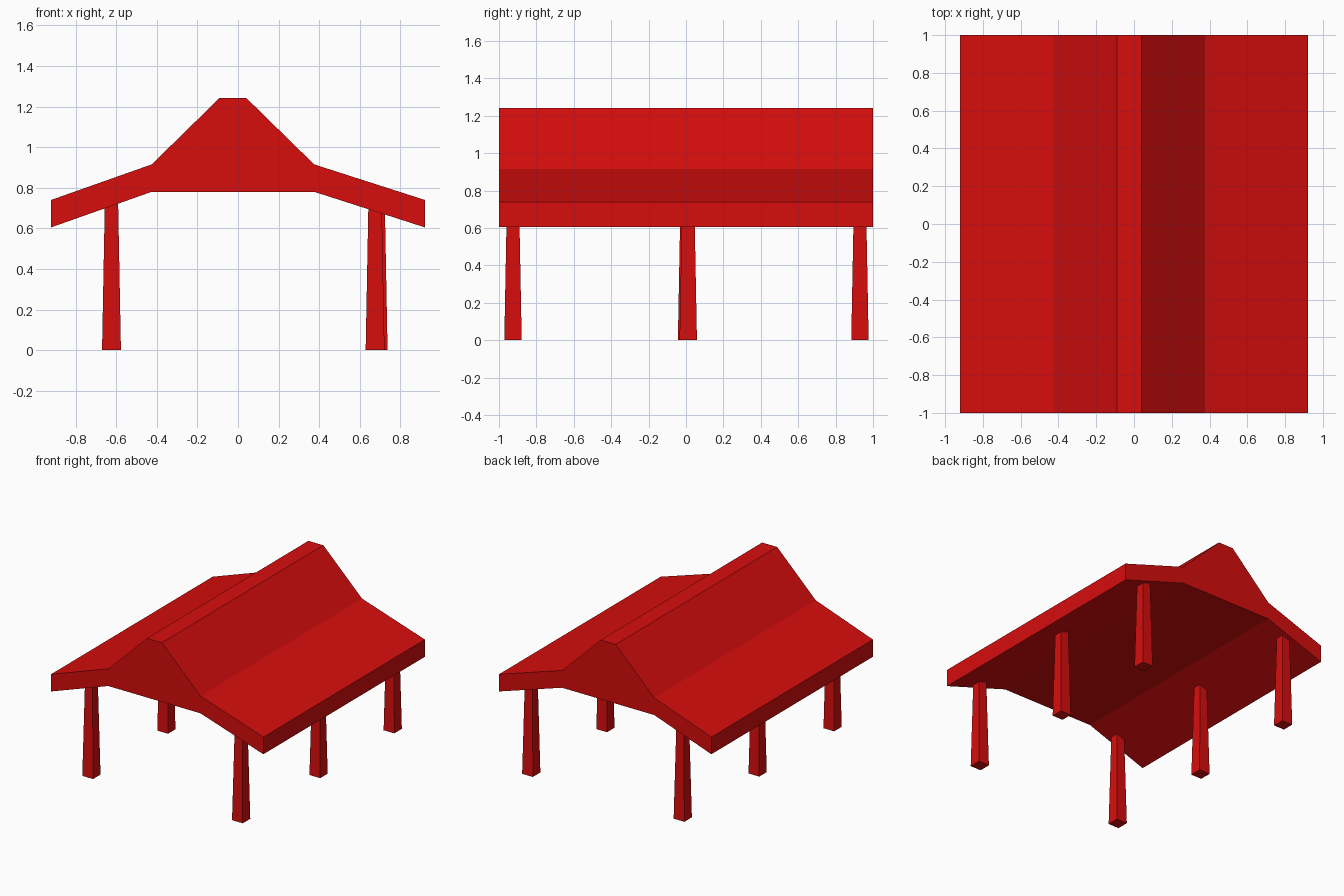
import bpy
import bmesh
from mathutils import Matrix

cube = bpy.data.objects.get("Cube")
if cube:
    bpy.data.objects.remove(cube, do_unlink=True)

RED = (0.68, 0.004, 0.004, 1.0)
red = bpy.data.materials.new("red")
red.use_nodes = True
red.diffuse_color = RED
red.node_tree.nodes["Principled BSDF"].inputs["Base Color"].default_value = RED


def add_object(name, bm):
    bmesh.ops.recalc_face_normals(bm, faces=bm.faces)
    mesh = bpy.data.meshes.new(name)
    bm.to_mesh(mesh)
    bm.free()
    mesh.materials.append(red)
    obj = bpy.data.objects.new(name, mesh)
    bpy.context.collection.objects.link(obj)
    return obj


def add_roof(name, profile, length):
    """Extrude a gable profile (x, z) along y."""
    bm = bmesh.new()
    gable = bm.faces.new([bm.verts.new((x, -length / 2, z)) for x, z in profile])
    extruded = bmesh.ops.extrude_face_region(bm, geom=[gable])["geom"]
    verts = [g for g in extruded if isinstance(g, bmesh.types.BMVert)]
    bmesh.ops.translate(bm, vec=(0, length, 0), verts=verts)
    # The concave gable ends are split into triangles
    bmesh.ops.triangulate(bm, faces=[f for f in bm.faces if len(f.verts) > 4])
    return add_object(name, bm)


def add_post(name, x, y, height=0.74, bottom=0.093, top=0.065):
    """Square post that tapers upward and ends inside the roof."""
    bm = bmesh.new()
    bmesh.ops.create_cube(bm, size=1, matrix=Matrix.Translation((0, 0, 0.5)))
    for v in bm.verts:
        width = top if v.co.z > 0.5 else bottom
        v.co = (v.co.x * width, v.co.y * width, v.co.z * height)
    post = add_object(name, bm)
    post.location = (x, y, 0)
    return post


# Roof: slightly off-centre raised ridge with shallow eaves
upper = [(-0.92, 0.74), (-0.425, 0.915), (-0.09, 1.243),
         (0.04, 1.243), (0.375, 0.915), (0.92, 0.74)]
lower = [(0.92, 0.605), (0.375, 0.78), (-0.425, 0.78), (-0.92, 0.605)]
add_roof("roof", upper + lower, 2.0)

# Six posts in two rows
posts = {
    "front_right_post": (-0.623, -0.925),
    "middle_right_post": (-0.623, 0.003),
    "back_right_post": (-0.623, 0.93),
    "front_left_post": (0.675, -0.925),
    "middle_left_post": (0.69, 0.012),
    "back_left_post": (0.69, 0.93),
}
for name, (x, y) in posts.items():
    add_post(name, x, y)
